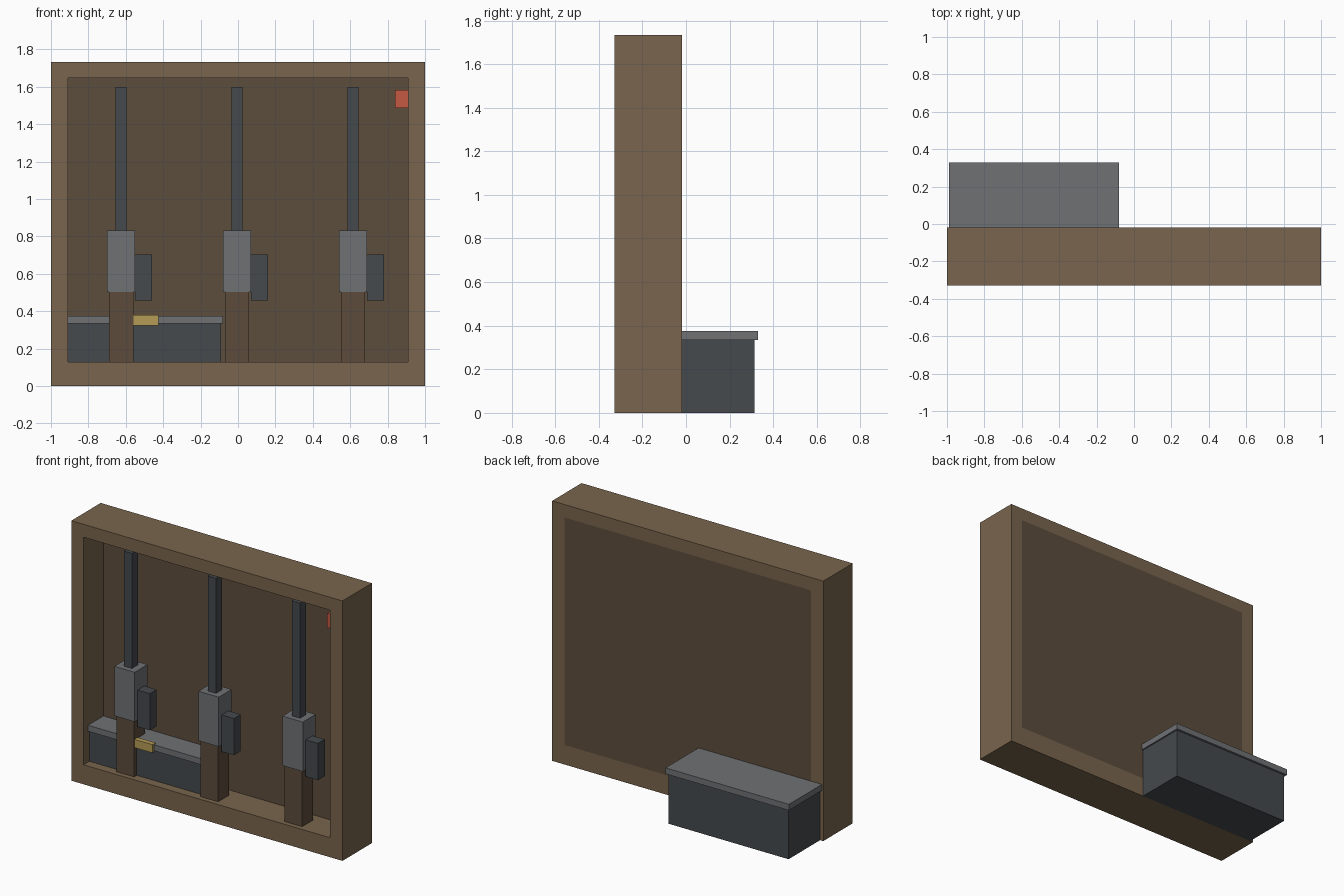
import bpy
import bmesh

if "Cube" in bpy.data.objects:
    bpy.data.objects.remove(bpy.data.objects["Cube"])


def material(name, rgb):
    m = bpy.data.materials.new(name)
    m.diffuse_color = (*rgb, 1.0)
    m.use_nodes = True
    m.node_tree.nodes["Principled BSDF"].inputs["Base Color"].default_value = m.diffuse_color
    return m


FRAME_WOOD = material("frame_wood", (0.19, 0.13, 0.075))
PANEL_WOOD = material("panel_wood", (0.107, 0.074, 0.048))
STOCK_WOOD = material("stock_wood", (0.11, 0.07, 0.045))
STEEL = material("steel", (0.16, 0.165, 0.175))
DARK_STEEL = material("dark_steel", (0.06, 0.068, 0.075))
BRASS = material("brass", (0.46, 0.33, 0.09))
RED = material("red", (0.55, 0.10, 0.055))


def finish(name, bm, mat):
    bmesh.ops.recalc_face_normals(bm, faces=bm.faces[:])
    mesh = bpy.data.meshes.new(name)
    bm.to_mesh(mesh)
    bm.free()
    mesh.materials.append(mat)
    ob = bpy.data.objects.new(name, mesh)
    bpy.context.collection.objects.link(ob)
    return ob


def box(name, x, y, z, mat):
    """Box from (min, max) ranges on each axis."""
    bm = bmesh.new()
    bmesh.ops.create_cube(bm, size=1.0)
    for v in bm.verts:
        for i, (lo, hi) in enumerate((x, y, z)):
            v.co[i] = hi if v.co[i] > 0 else lo
    return finish(name, bm, mat)


def ring_frame(name, outer, inner, y, mat):
    """Rectangular frame; outer and inner are (x0, x1, z0, z1)."""
    bm = bmesh.new()
    loops = []
    for yy in y:
        for x0, x1, z0, z1 in (outer, inner):
            corners = ((x0, z0), (x1, z0), (x1, z1), (x0, z1))
            loops.append([bm.verts.new((cx, yy, cz)) for cx, cz in corners])
    front_out, front_in, back_out, back_in = loops
    for a, b in ((front_out, front_in), (front_in, back_in),
                 (back_in, back_out), (back_out, front_out)):
        for i in range(4):
            j = (i + 1) % 4
            bm.faces.new((a[i], a[j], b[j], b[i]))
    return finish(name, bm, mat)


# Rack cabinet: frame with a back panel set flush at the rear
ring_frame("rack_frame", (-1, 1, 0, 1.733), (-0.91, 0.91, 0.13, 1.647),
           (-0.328, -0.018), FRAME_WOOD)
box("back_panel", (-0.91, 0.91), (-0.118, -0.018), (0.13, 1.647), PANEL_WOOD)

# Three upright rifles: stock, receiver, barrel and side magazine
for i in range(3):
    cx = -0.625 + 0.62 * i
    n = f"_{i + 1}"
    box("rifle_stock" + n, (cx - 0.065, cx + 0.065), (-0.295, -0.18), (0.13, 0.503), STOCK_WOOD)
    box("rifle_receiver" + n, (cx - 0.075, cx + 0.075), (-0.303, -0.168), (0.503, 0.833), STEEL)
    box("rifle_barrel" + n, (cx - 0.03, cx + 0.03), (-0.268, -0.206), (0.833, 1.6), DARK_STEEL)
    box("rifle_magazine" + n, (cx + 0.075, cx + 0.165), (-0.272, -0.2), (0.458, 0.703), DARK_STEEL)

# Storage crate passing through the lower back panel
box("crate_body", (-0.977, -0.09), (-0.267, 0.315), (0, 0.335), DARK_STEEL)
box("crate_lid", (-0.99, -0.08), (-0.28, 0.33), (0.335, 0.375), STEEL)
box("crate_latch", (-0.645, -0.425), (-0.293, -0.26), (0.325, 0.38), BRASS)

# Red tag on the right inner wall
box("warning_tag", (0.84, 0.93), (-0.26, -0.2), (1.487, 1.582), RED)
